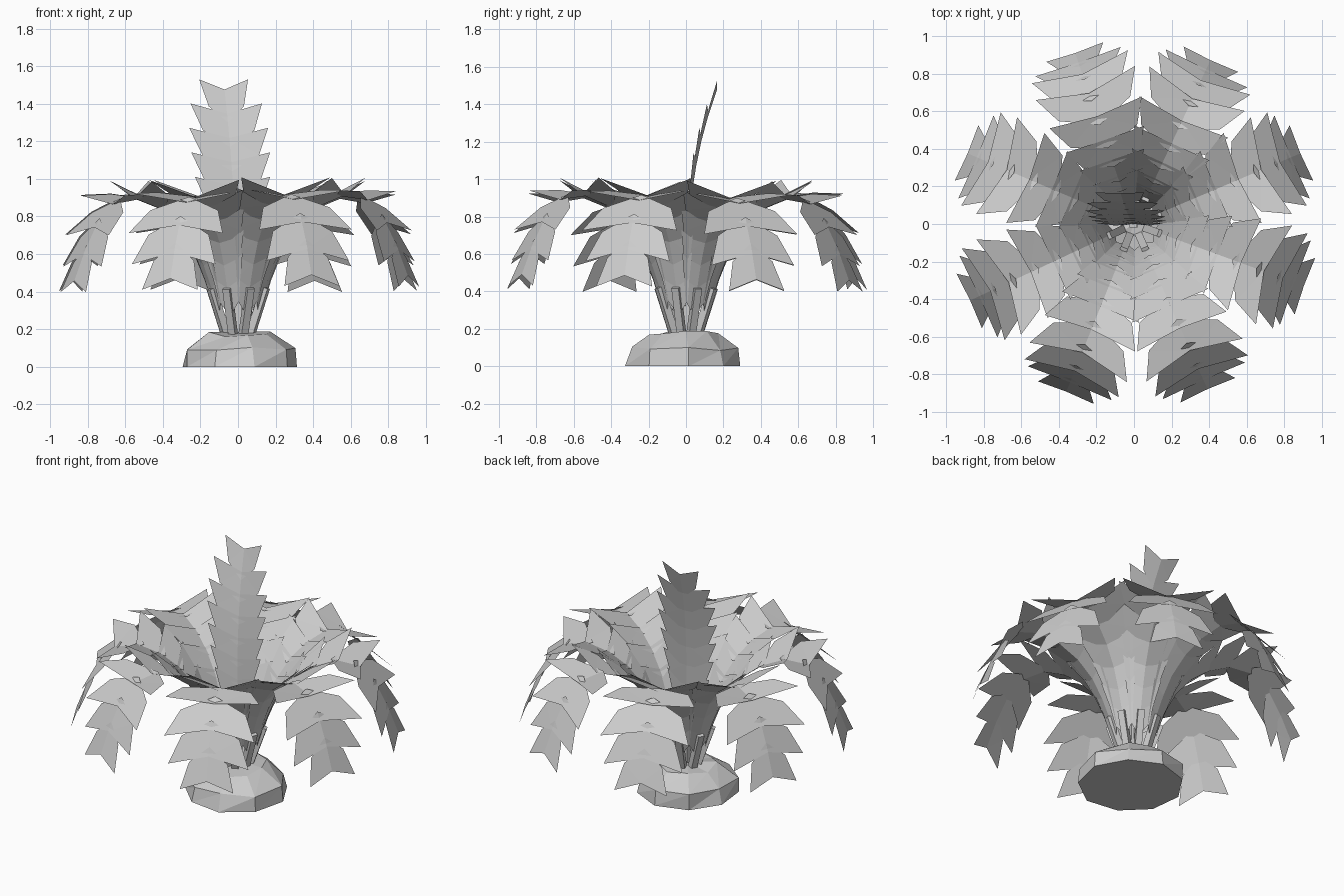
import bpy, bmesh, math, random
from mathutils import Vector

random.seed(4)
cube = bpy.data.objects.get("Cube")
if cube:
    bpy.data.objects.remove(cube)

mat = bpy.data.materials.new("pale grey")
mat.use_nodes = True
GREY = (0.6, 0.6, 0.6, 1)
mat.diffuse_color = GREY
mat.node_tree.nodes["Principled BSDF"].inputs["Base Color"].default_value = GREY


def finish(bm, name):
    mesh = bpy.data.meshes.new(name)
    bm.to_mesh(mesh)
    bm.free()
    mesh.materials.append(mat)
    obj = bpy.data.objects.new(name, mesh)
    bpy.context.collection.objects.link(obj)
    return obj


def add_stem(bm, a, b, side, up):
    # four-sided stalk between two points
    half = 0.02
    rings = []
    for p in (a, b):
        rings.append([bm.verts.new(p + side * half * i + up * half * j)
                      for i, j in ((-1, -1), (1, -1), (1, 1), (-1, 1))])
    for k in range(4):
        n = (k + 1) % 4
        bm.faces.new((rings[0][k], rings[0][n], rings[1][n], rings[1][k]))
    for ring in rings:
        bm.faces.new(ring)


def add_leaflets(bm, a, b, side, width, lift):
    # mirrored pair of swept, pointed leaflets, creased along the midrib
    along = b - a
    up = along.cross(side).normalized()
    root, end = bm.verts.new(a - along * 0.25), bm.verts.new(b + along * 0.12)
    for s in (-1, 1):
        shoulder = bm.verts.new(a + along * 0.4 + side * s * width * 0.72 + up * width * lift * 0.7)
        tip = bm.verts.new(a + along * 1.5 + side * s * width + up * width * lift)
        inner = (root, shoulder, end)
        outer = (shoulder, tip, end)
        for loop in (inner, outer):
            bm.faces.new(loop if s < 0 else loop[::-1])


def make_frond(name, points, widths, lifts, side):
    bm = bmesh.new()
    up = (points[1] - points[0]).cross(side).normalized()
    add_stem(bm, points[0], points[2], side, up)
    for a, b, w, lift in zip(points[1:], points[2:], widths, lifts):
        add_leaflets(bm, a, b, side, w, lift)
    return finish(bm, name)


# Arching fronds around the crown: radius and height along the midrib
ARCH = [(0.07, 0.17), (0.12, 0.30), (0.155, 0.42), (0.20, 0.54), (0.26, 0.66), (0.35, 0.77),
        (0.46, 0.85), (0.59, 0.90), (0.72, 0.88), (0.83, 0.77), (0.90, 0.63), (0.955, 0.49)]
WIDTHS = [0.08, 0.11, 0.14, 0.18, 0.22, 0.26, 0.28, 0.27, 0.24, 0.16]
LIFTS = [0.1, 0.15, 0.2, 0.25, 0.3, 0.3, 0.2, 0, -0.1, -0.1]
for i, angle in enumerate((23, 65, 109, 157, 205, 248, 294, 340)):
    a = math.radians(angle)
    out = Vector((math.cos(a), math.sin(a), 0))
    side = Vector((-out.y, out.x, 0))
    rise = random.uniform(-0.02, 0.02)
    pts = [out * r + Vector((0, 0, z + rise * r)) for r, z in ARCH]
    make_frond(f"arching_frond_{i + 1}", pts, WIDTHS, LIFTS, side)

# Single young frond standing in the middle
pts = []
for i in range(11):
    t = i / 10
    pts.append(Vector((-0.07 * t ** 2, 0.16 * t ** 3, 0.17 + 1.29 * t)))
make_frond("upright_frond", pts, [0.08, 0.11, 0.15, 0.18, 0.2, 0.21, 0.21, 0.19, 0.13],
           [0.12] * 9, Vector((-1, 0, 0)))

# Faceted stone-like base
bm = bmesh.new()
SIDES = 9
rings = []
for radius, height, jitter in ((0.31, 0, 0.01), (0.295, 0.09, 0.02), (0.18, 0.175, 0.02)):
    ring = []
    for k in range(SIDES):
        a = math.tau * (k + 0.15) / SIDES
        r = radius + random.uniform(-jitter, jitter)
        z = height + (random.uniform(-jitter, jitter) * 0.8 if height else 0)
        ring.append(bm.verts.new((r * math.cos(a), r * math.sin(a) - 0.02, z)))
    rings.append(ring)
for low, high in zip(rings, rings[1:]):
    for k in range(SIDES):
        n = (k + 1) % SIDES
        bm.faces.new((low[k], low[n], high[n]))
        bm.faces.new((low[k], high[n], high[k]))
bm.faces.new(rings[0][::-1])
top = bm.verts.new((0, 0, 0.185))
for k in range(SIDES):
    bm.faces.new((rings[-1][k], rings[-1][(k + 1) % SIDES], top))
finish(bm, "rock_base")
